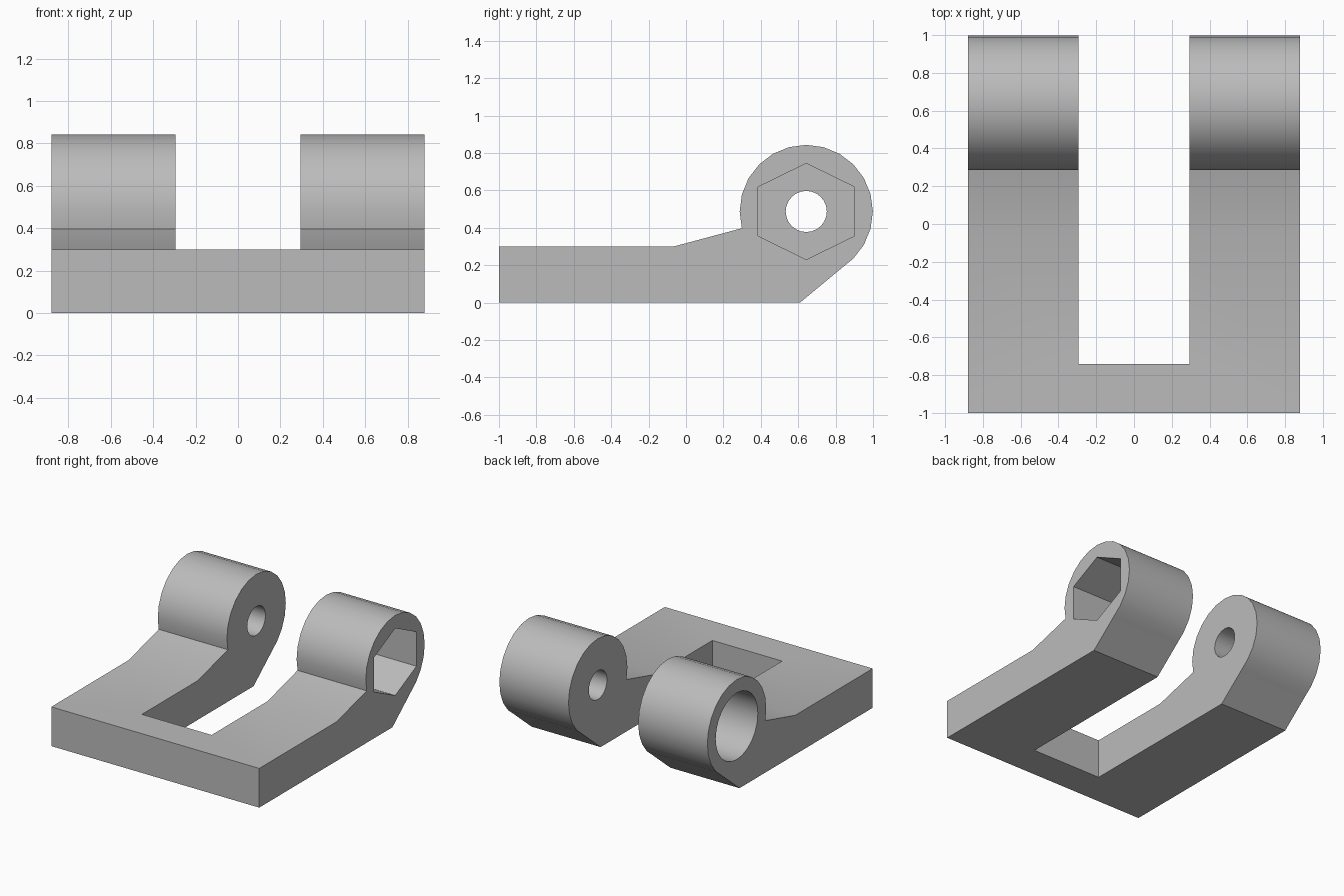
import bpy, bmesh
from math import radians, sin, cos

HALF_WIDTH, SLOT = 0.88, 0.295
PIN_Y, PIN_Z, BARREL_R = 0.643, 0.487, 0.356

if "Cube" in bpy.data.objects:
    bpy.data.objects.remove(bpy.data.objects["Cube"])

grey = bpy.data.materials.new("plain grey")
grey.use_nodes = True
colour = (0.5, 0.5, 0.5, 1)
grey.diffuse_color = colour
grey.node_tree.nodes["Principled BSDF"].inputs["Base Color"].default_value = colour


def prism(name, outline, x0, x1):
    """Extrude a (y, z) outline along x."""
    bm = bmesh.new()
    face = bm.faces.new([bm.verts.new((x0, y, z)) for y, z in outline])
    new = bmesh.ops.extrude_face_region(bm, geom=[face])["geom"]
    verts = [v for v in new if isinstance(v, bmesh.types.BMVert)]
    bmesh.ops.translate(bm, verts=verts, vec=(x1 - x0, 0, 0))
    bmesh.ops.recalc_face_normals(bm, faces=bm.faces)
    mesh = bpy.data.meshes.new(name)
    bm.to_mesh(mesh)
    bm.free()
    obj = bpy.data.objects.new(name, mesh)
    bpy.context.collection.objects.link(obj)
    mesh.materials.append(grey)
    return obj


def arc(radius, angles):
    return [(PIN_Y + radius * cos(radians(a)), PIN_Z + radius * sin(radians(a)))
            for a in angles]


# Side profile: flat plate, rising ramp and rounded barrel
profile = [(-1, 0), (0.61, 0)]
profile += arc(BARREL_R, [-56.7, *range(-45, 181, 15), 194.6])
profile += [(-0.065, 0.3), (-1, 0.3)]
bracket = prism("hinge_bracket", profile, -HALF_WIDTH, HALF_WIDTH)

# Cutters: slot between the arms, pin hole, nut pocket, bolt head pocket
circle = range(0, 360, 15)
hexagon = [(PIN_Y + 0.257 * y, PIN_Z + 0.257 * z) for y, z in
           [(0, 1), (-1, 0.51), (-1, -0.51), (0, -1), (1, -0.51), (1, 0.51)]]
slot = [(-0.74, -0.2), (1.2, -0.2), (1.2, 1), (-0.74, 1)]
cutters = [
    prism("slot_cutter", slot, -SLOT, SLOT),
    prism("pin_hole_cutter", arc(0.11, circle), -1, 1),
    prism("nut_pocket_cutter", hexagon, 0.48, 1),
    prism("bolt_pocket_cutter", arc(0.255, circle), -1, -0.48),
]

bpy.ops.object.select_all(action="DESELECT")
bracket.select_set(True)
bpy.context.view_layer.objects.active = bracket
for cutter in cutters:
    cutter.hide_render = True
    mod = bracket.modifiers.new(cutter.name, "BOOLEAN")
    mod.operation, mod.solver, mod.object = "DIFFERENCE", "EXACT", cutter
    bpy.ops.object.modifier_apply(modifier=mod.name)
    bpy.data.objects.remove(cutter)

bpy.ops.object.shade_smooth_by_angle(angle=radians(30))
